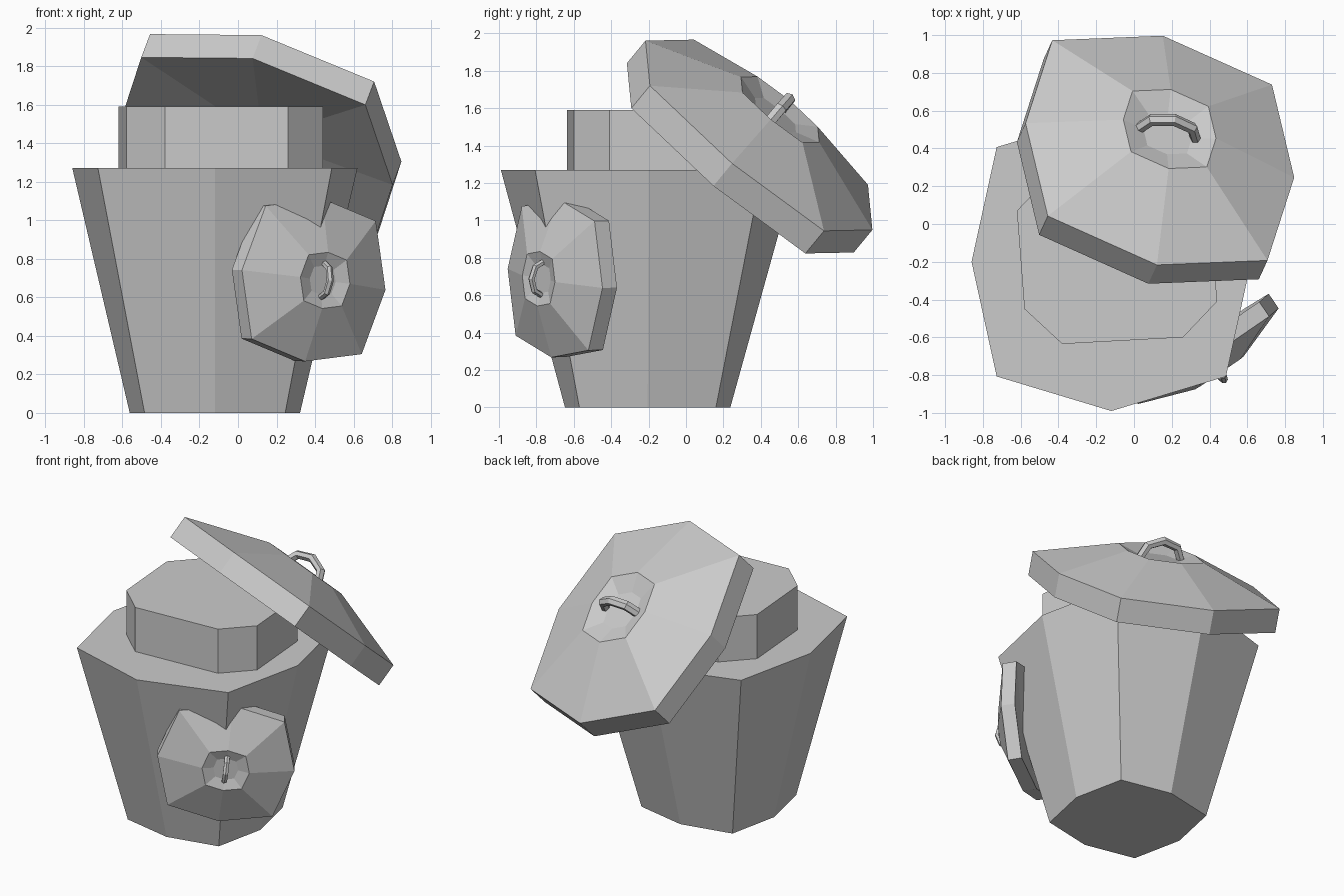
import bpy, bmesh, math
from mathutils import Matrix, Vector

if "Cube" in bpy.data.objects:
    bpy.data.objects.remove(bpy.data.objects["Cube"])

grey = bpy.data.materials.new("plain_grey")
grey.diffuse_color = (0.6, 0.6, 0.6, 1)
grey.use_nodes = True
grey.node_tree.nodes["Principled BSDF"].inputs["Base Color"].default_value = grey.diffuse_color


def finish(name, bm, matrix=None):
    if matrix:
        bm.transform(matrix)
    bmesh.ops.recalc_face_normals(bm, faces=bm.faces)
    mesh = bpy.data.meshes.new(name)
    bm.to_mesh(mesh)
    bm.free()
    mesh.materials.append(grey)
    ob = bpy.data.objects.new(name, mesh)
    bpy.context.collection.objects.link(ob)
    return ob


def loft(bm, rings, tip=None, cap_start=True):
    """Bridge rings of points; the end is a cap, the start a cap or a fan to a tip."""
    loops = [[bm.verts.new(p) for p in ring] for ring in rings]
    n = len(loops[0])
    for a, b in zip(loops, loops[1:]):
        for i in range(n):
            j = (i + 1) % n
            bm.faces.new((a[i], a[j], b[j], b[i]))
    bm.faces.new(loops[-1])
    if tip:
        t = bm.verts.new(tip)
        for i in range(n):
            bm.faces.new((loops[0][(i + 1) % n], loops[0][i], t))
    elif cap_start:
        bm.faces.new(loops[0][::-1])


def octagon(rx, ry, d, z, c=(0, 0)):
    """Eight-sided ring with axis radii rx, ry and diagonal corners at d."""
    pts = [(rx, 0), (d, d), (0, ry), (-d, d), (-rx, 0), (-d, -d), (0, -ry), (d, -d)]
    return [(c[0] + x, c[1] + y, z) for x, y in pts]


def lid_ring(k, z):
    return octagon(0.741 * k, 0.79 * k, 0.606 * k, z)


def frame(origin, u, n, s):
    """Placement with local x along u and local z along n."""
    n = Vector(n).normalized()
    u = Vector(u)
    u = (u - n * u.dot(n)).normalized()
    v = n.cross(u)
    m = Matrix((u, v, n)).transposed().to_4x4()
    return Matrix.Translation(origin) @ m @ Matrix.Scale(s, 4)


def build_lid(name, m):
    # Rim, sloping roof, sunken centre and hollow underside
    bm = bmesh.new()
    loft(bm, [lid_ring(1, -0.163), lid_ring(1, 0), lid_ring(0.345, 0.185),
              lid_ring(0.18, 0.145)], tip=(0, 0, -0.035))
    finish(name, bm, m)
    # Arched handle with a six-sided section
    bm = bmesh.new()
    rings = []
    for i in range(5):
        a = math.pi * i / 4
        c = Vector((-0.158 * math.cos(a), 0, 0.14 + 0.125 * math.sin(a)))
        out = Vector((-math.cos(a), 0, math.sin(a)))
        rings.append([c + out * 0.03 * math.cos(b) + Vector((0, 0.034 * math.sin(b), 0))
                      for b in (math.pi * k / 3 for k in range(6))])
    loft(bm, rings)
    finish(name + "_handle", bm, m)


# Tapered body
bm = bmesh.new()
loft(bm, [octagon(0.442, 0.442, 0.365, 0, (-0.12, -0.205)),
          octagon(0.74, 0.79, 0.607, 1.27, (-0.12, -0.2))])
finish("body", bm)

# Chamfered square neck, point symmetric about its centre
c = Vector((-0.09, -0.17))
half = [Vector(p) for p in ((-0.62, 0.07), (-0.58, -0.45), (-0.38, -0.635), (0.26, -0.60))]
outline = half + [2 * c - p for p in half]
bm = bmesh.new()
loft(bm, [[(p.x, p.y, z) for p in outline] for z in (1.25, 1.59)])
finish("neck", bm)

# Tilted lid on top, and a small copy set into the front corner of the body
build_lid("lid", frame((0.137, 0.39, 1.455), (0.715, -0.135, -0.14), (0.28, 0.61, 0.74), 1))
build_lid("side_lid", frame((0.393, -0.70, 0.69), (0.09, 0.04, 0.85), (0.56, -0.827, -0.02), 0.574))
